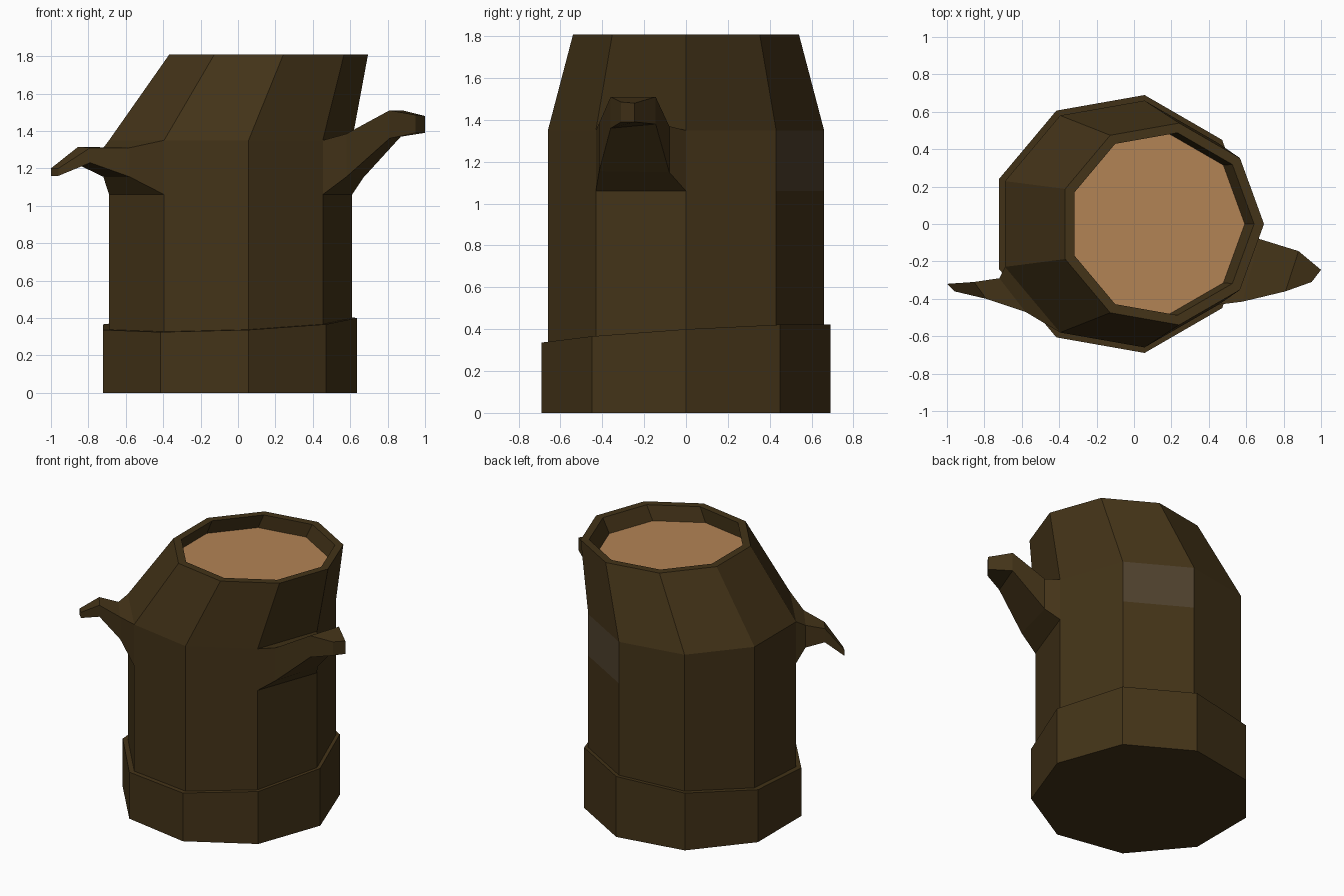
import bpy
from math import cos, sin, radians

if "Cube" in bpy.data.objects:
    bpy.data.objects.remove(bpy.data.objects["Cube"])

SIDES = 9


def material(name, rgb):
    m = bpy.data.materials.new(name)
    m.diffuse_color = (*rgb, 1)
    m.use_nodes = True
    m.node_tree.nodes["Principled BSDF"].inputs["Base Color"].default_value = m.diffuse_color
    return m


bark = material("bark", (0.056, 0.033, 0.009))
wood = material("cut_wood", (0.45, 0.23, 0.09))
patch = material("pale_bark", (0.078, 0.052, 0.026))


def ring(cx, r, z):
    """Nine-sided ring; z is a height or a function of x and y."""
    pts = []
    for i in range(SIDES):
        a = radians(i * 360 / SIDES)
        x, y = cx + r * cos(a), r * sin(a)
        pts.append((x, y, z(x, y) if callable(z) else z))
    return pts


def loft(name, rings, mats, start_cap=False, end_cap=False, skip=()):
    """Skin a list of equal rings; skip holds (level, side) holes."""
    n = len(rings[0])
    verts = [p for r in rings for p in r]
    faces, keys = [], []
    for k in range(len(rings) - 1):
        for i in range(n):
            if (k, i) in skip:
                continue
            j = (i + 1) % n
            faces.append((k * n + i, k * n + j, (k + 1) * n + j, (k + 1) * n + i))
            keys.append((k, i))
    if start_cap:
        faces.append(tuple(reversed(range(n))))
    if end_cap:
        faces.append(tuple(range(len(verts) - n, len(verts))))
    me = bpy.data.meshes.new(name)
    me.from_pydata(verts, [], faces)
    for m in mats:
        me.materials.append(m)
    ob = bpy.data.objects.new(name, me)
    bpy.context.collection.objects.link(ob)
    return ob, keys


def slope(x, y):
    return 0.377 + 0.036 * x + 0.062 * y


# Flared foot with a slanted upper ledge
loft("foot", [ring(-0.065, 0.70, 0), ring(-0.065, 0.70, slope),
              ring(-0.06, 0.67, slope)], [bark], start_cap=True)

# Trunk: straight body, leaning top, rim and hollow; holes where branches grow
trunk, keys = loft("trunk", [
    ring(-0.06, 0.67, slope), ring(-0.06, 0.67, 1.06), ring(-0.06, 0.67, 1.35),
    ring(0.147, 0.548, 1.808), ring(0.147, 0.495, 1.808), ring(0.102, 0.49, 1.71),
], [bark, patch], skip={(1, 8), (1, 5)})
trunk.data.polygons[keys.index((1, 1))].material_index = 1

# Cut wood disc
loft("cut_top", [ring(0.102, 0.49, 1.71)], [wood], end_cap=True)


def branch(name, sections):
    """Each section: two (x, y, bottom z, top z) posts, counter-clockwise in plan."""
    rings = [[(a[0], a[1], a[2]), (b[0], b[1], b[2]),
              (b[0], b[1], b[3]), (a[0], a[1], a[3])] for a, b in sections]
    loft(name, rings, [bark], end_cap=True)


body = ring(-0.06, 0.67, 0)


def root(i):
    return tuple((*body[j % SIDES][:2], 1.06, 1.35) for j in (i, i + 1))


# Upturned right branch
branch("right_branch", [
    root(8),
    ((0.58, -0.415, 1.155, 1.385), (0.67, -0.08, 1.15, 1.37)),
    ((0.81, -0.36, 1.36, 1.51), (0.88, -0.145, 1.38, 1.51)),
    ((0.95, -0.31, 1.39, 1.485), (1.0, -0.245, 1.39, 1.48)),
])

# Drooping left branch
branch("left_branch", [
    root(5),
    ((-0.72, -0.29, 1.155, 1.31), (-0.58, -0.47, 1.155, 1.31)),
    ((-0.855, -0.31, 1.22, 1.315), (-0.79, -0.40, 1.23, 1.31)),
    ((-1.0, -0.32, 1.16, 1.20), (-0.96, -0.36, 1.16, 1.20)),
])
